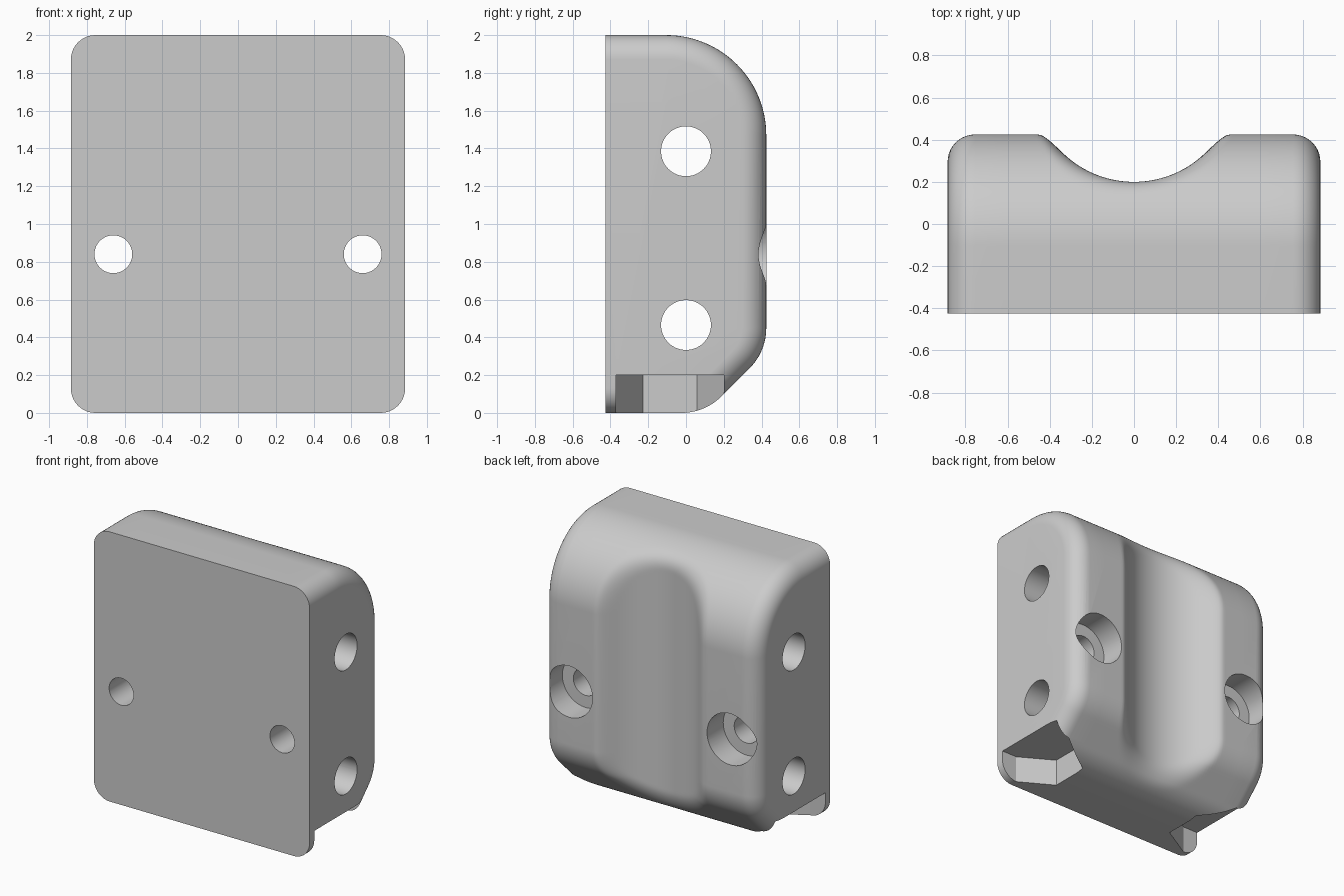
import bpy, bmesh, math
from mathutils import Matrix, Vector

if "Cube" in bpy.data.objects:
    bpy.data.objects.remove(bpy.data.objects["Cube"])

W, FRONT, BACK = 0.885, -0.425, 0.425   # half width, front and back planes
FILLET = 0.13                           # side edge rounding
GROOVE_Y, GROOVE_R, BLEND = 0.685, 0.485, 0.09

grey = bpy.data.materials.new("grey_plastic")
grey.diffuse_color = (0.6, 0.6, 0.6, 1)
grey.use_nodes = True
grey.node_tree.nodes["Principled BSDF"].inputs["Base Color"].default_value = grey.diffuse_color


def soft_min(a, b):
    h = max(BLEND - abs(a - b), 0) / BLEND
    return min(a, b) - h * h * BLEND / 4


def arc(cy, cz, r, a0, a1, n):
    return [(cy + r * math.cos(math.radians(a0 + (a1 - a0) * i / n)),
             cz + r * math.sin(math.radians(a0 + (a1 - a0) * i / n))) for i in range(n + 1)]


def section(x):
    """Side profile at x: shrunk near the sides, hollowed by the groove."""
    s = min(W - abs(x), FILLET)
    d = FILLET - math.sqrt(max(FILLET ** 2 - (FILLET - s) ** 2, 0))
    low = arc(-0.024, 0.3, 0.3 - d, -90, -45, 12)
    mid = arc(0.125, 0.449, 0.3 - d, -45, 0, 12)
    top = arc(-0.105, 1.47, 0.53 - d, 0, 90, 40)
    (y0, z0), (y1, z1) = low[-1], mid[0]
    slope = [(y0 + (y1 - y0) * i / 8, z0 + (z1 - z0) * i / 8) for i in range(1, 8)]
    pts = low + slope + mid + top
    if abs(x) < 0.48:
        g = GROOVE_Y - math.sqrt(GROOVE_R ** 2 - x * x)
        pts = [(soft_min(y, g), z) for y, z in pts]
    return [(FRONT, d)] + pts + [(FRONT, 2 - d)]


# Body lofted across its width
side = [W - FILLET * (1 - math.cos(math.pi / 2 * i / 10)) for i in range(11)]
half = side + [0.62, 0.5] + [0.479 - 0.479 * i / 26 for i in range(26)]
stations = [-x for x in half] + [0] + half[::-1]
bm = bmesh.new()
rings = [[bm.verts.new((x, y, z)) for y, z in section(x)] for x in stations]
n = len(rings[0])
for a, b in zip(rings, rings[1:]):
    for i in range(n):
        j = (i + 1) % n
        bm.faces.new((a[i], a[j], b[j], b[i]))
bm.faces.new(rings[0])
bm.faces.new(rings[-1][::-1])
bmesh.ops.recalc_face_normals(bm, faces=bm.faces)
mesh = bpy.data.meshes.new("mounting_block")
bm.to_mesh(mesh)
bm.free()
body = bpy.data.objects.new("mounting_block", mesh)
bpy.context.collection.objects.link(body)
mesh.materials.append(grey)


def cut(bm, name):
    """Subtract the bmesh from the body."""
    bmesh.ops.recalc_face_normals(bm, faces=bm.faces)
    me = bpy.data.meshes.new(name)
    bm.to_mesh(me)
    bm.free()
    me.materials.append(grey)
    cutter = bpy.data.objects.new(name, me)
    bpy.context.collection.objects.link(cutter)
    cutter.hide_render = True
    mod = body.modifiers.new(name, 'BOOLEAN')
    mod.operation, mod.solver, mod.object = 'DIFFERENCE', 'EXACT', cutter
    bpy.context.view_layer.objects.active = body
    bpy.ops.object.modifier_apply(modifier=name)
    bpy.data.objects.remove(cutter)


def cut_cylinder(name, start, end, r):
    start, end = Vector(start), Vector(end)
    axis = end - start
    m = Matrix.Translation((start + end) / 2) @ axis.to_track_quat('Z', 'Y').to_matrix().to_4x4()
    c = bmesh.new()
    bmesh.ops.create_cone(c, cap_ends=True, segments=64, radius1=r, radius2=r,
                          depth=axis.length, matrix=m)
    cut(c, name)


# Cross holes through the width
for z in (0.465, 1.385):
    cut_cylinder("cross_hole", (-1.2, 0, z), (1.2, 0, z), 0.132)

for s in (-1, 1):
    # Screw hole with counterbore at the back
    cut_cylinder("screw_hole", (s * 0.66, -0.7, 0.84), (s * 0.66, 0.7, 0.84), 0.1)
    cut_cylinder("counterbore", (s * 0.66, 0.235, 0.84), (s * 0.66, 0.7, 0.84), 0.19)
    # Half-hexagon slot under each lower corner, open to the side
    plan = [(1.1, -0.37), (0.76, -0.37), (0.515, -0.228),
            (0.515, 0.057), (0.76, 0.2), (1.1, 0.2)]
    c = bmesh.new()
    face = c.faces.new([c.verts.new((s * x, y, -0.2)) for x, y in plan])
    up = bmesh.ops.extrude_face_region(c, geom=[face])["geom"]
    bmesh.ops.translate(c, vec=(0, 0, 0.4), verts=[v for v in up if isinstance(v, bmesh.types.BMVert)])
    cut(c, "hex_slot")

# Smooth fillets, crisp cut edges
body.select_set(True)
bpy.context.view_layer.objects.active = body
bpy.ops.object.shade_smooth_by_angle(angle=math.radians(30))
